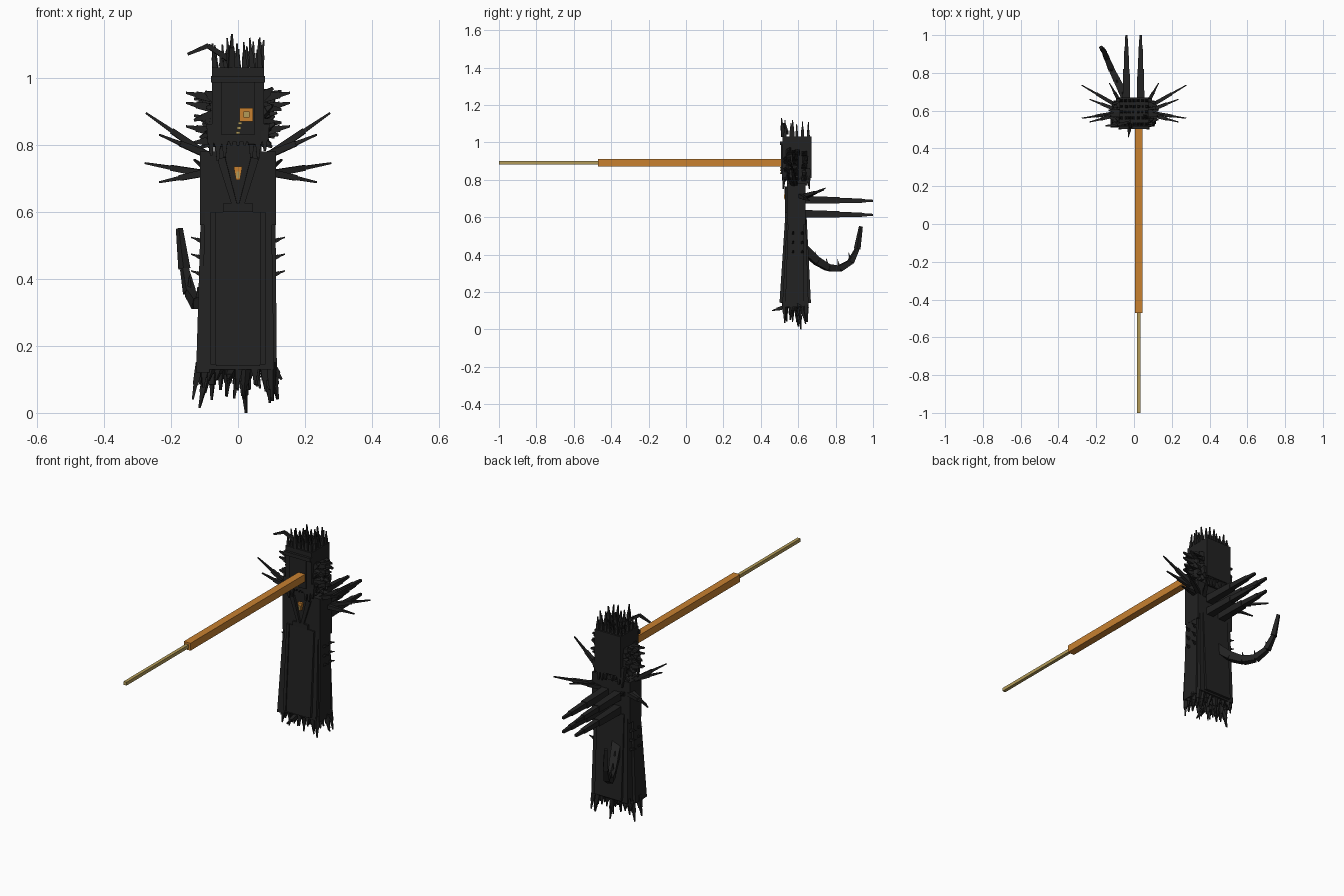
import bpy, bmesh, math, random
from mathutils import Vector, Matrix

random.seed(7)


def material(name, rgb):
    m = bpy.data.materials.new(name)
    m.diffuse_color = (*rgb, 1)
    return m


BLACK = material("charcoal black", (0.016, 0.016, 0.016))
ORANGE = material("orange", (0.58, 0.22, 0.03))
GOLD = material("dull gold", (0.45, 0.33, 0.1))


def finish(bm, name, mat):
    bmesh.ops.recalc_face_normals(bm, faces=bm.faces)
    me = bpy.data.meshes.new(name)
    bm.to_mesh(me)
    bm.free()
    me.materials.append(mat)
    ob = bpy.data.objects.new(name, me)
    bpy.context.collection.objects.link(ob)
    return ob


def add_block(bm, x, y, z, x2=None, y2=None):
    """Box from ranges; x2 and y2 give different ranges at the top."""
    x2, y2 = x2 or x, y2 or y
    lo = [bm.verts.new((x[i], y[j], z[0])) for i, j in ((0, 0), (1, 0), (1, 1), (0, 1))]
    hi = [bm.verts.new((x2[i], y2[j], z[1])) for i, j in ((0, 0), (1, 0), (1, 1), (0, 1))]
    bm.faces.new(lo)
    bm.faces.new(hi)
    for i in range(4):
        k = (i + 1) % 4
        bm.faces.new((lo[i], lo[k], hi[k], hi[i]))


def block(name, mat, *ranges):
    bm = bmesh.new()
    add_block(bm, *ranges)
    return finish(bm, name, mat)


def add_bar(bm, a, b, r0, r1):
    """Square tapering bar from a to b."""
    a, b = Vector(a), Vector(b)
    d = b - a
    mat = Matrix.Translation((a + b) / 2) @ d.to_track_quat('Z', 'Y').to_matrix().to_4x4()
    mat = mat @ Matrix.Rotation(math.pi / 4, 4, 'Z')
    bmesh.ops.create_cone(bm, cap_ends=True, segments=4, radius1=r0 * 1.414,
                          radius2=r1 * 1.414, depth=d.length, matrix=mat)


def add_spike(bm, a, b, r):
    """Spike made of a thick root and a thinner tip."""
    a, b = Vector(a), Vector(b)
    m = a.lerp(b, 0.6)
    add_bar(bm, a, m, r, r * 0.75)
    add_bar(bm, m, b, r * 0.55, r * 0.25)


def mirrored(points):
    return [(s * x, y, z) for s in (-1, 1) for x, y, z in points]


# long beam with a thin rod at its end
block("beam", ORANGE, (0.005, 0.045), (-0.47, 0.53), (0.87, 0.91))
block("rod", GOLD, (0.016, 0.034), (-1.0, -0.47), (0.881, 0.899))

# robe, torso and shoulders
block("robe", BLACK, (-0.108, 0.108), (0.515, 0.655), (0.13, 0.6), (-0.1, 0.1), (0.54, 0.64))
block("torso", BLACK, (-0.113, 0.113), (0.54, 0.64), (0.56, 0.78))
block("robe_front", BLACK, (-0.065, 0.065), (0.505, 0.52), (0.14, 0.6), (-0.065, 0.065), (0.535, 0.55))
block("back_panel", BLACK, (-0.08, 0.08), (0.65, 0.668), (0.14, 0.6), (-0.08, 0.08), (0.63, 0.645))
bm = bmesh.new()
for s in (-1, 1):
    add_block(bm, sorted((s * 0.066, s * 0.082)), (0.5, 0.52), (0.145, 0.6),
              None, (0.53, 0.55))
finish(bm, "robe_trim", BLACK)
bm = bmesh.new()
add_block(bm, (-0.125, -0.085), (0.512, 0.61), (0.12, 0.56), (-0.112, -0.09), (0.545, 0.61))
add_block(bm, (0.09, 0.116), (0.53, 0.63), (0.12, 0.56), (0.09, 0.112), (0.545, 0.63))
finish(bm, "side_panels", BLACK)

# chest collar with small gem
bm = bmesh.new()
for s in (-1, 1):
    add_bar(bm, (s * 0.05, 0.54, 0.76), (s * 0.01, 0.538, 0.62), 0.012, 0.008)
add_block(bm, (-0.045, 0.045), (0.53, 0.545), (0.6, 0.625))
finish(bm, "collar", BLACK)
block("chest_gem", ORANGE, (-0.006, 0.006), (0.527, 0.545), (0.695, 0.735),
      (-0.013, 0.013))
block("chest_gem_center", GOLD, (-0.005, 0.005), (0.524, 0.53), (0.7, 0.72))

# head and jagged jaw
block("head", BLACK, (-0.078, 0.078), (0.515, 0.67), (0.81, 1.03))
block("face_plate", BLACK, (-0.05, 0.05), (0.508, 0.52), (0.83, 1.0))
block("neck", BLACK, (-0.07, 0.07), (0.54, 0.65), (0.77, 0.82))
block("brow", BLACK, (-0.08, 0.08), (0.502, 0.52), (0.985, 1.005))
bm = bmesh.new()
for i in range(3):
    add_block(bm, (-0.006 + 0.003 * i, 0.006 + 0.003 * i), (0.502, 0.51),
              (0.832 + 0.014 * i, 0.84 + 0.014 * i))
finish(bm, "teeth", GOLD)

# crown of upright hair
bm = bmesh.new()
for i in range(7):
    for j in range(5):
        x, y = -0.066 + i * 0.022, 0.53 + j * 0.031
        edge = j in (0, 4) or i in (0, 6)
        h = random.uniform(0.05, 0.1) if edge else random.uniform(0.03, 0.085)
        add_spike(bm, (x, y, 1.0), (x + random.uniform(-0.012, 0.012), y, 1.02 + h), 0.009)
for a, b in (((-0.02, 0.52, 1.03), (-0.018, 0.51, 1.13)), ((0.06, 0.57, 1.03), (0.065, 0.57, 1.12))):
    add_spike(bm, a, b, 0.01)
add_bar(bm, (-0.02, 0.54, 1.05), (-0.09, 0.525, 1.095), 0.008, 0.007)
add_bar(bm, (-0.088, 0.525, 1.096), (-0.15, 0.52, 1.07), 0.007, 0.004)
finish(bm, "hair", BLACK)

# tufts around the head
bm = bmesh.new()
for s in (-1, 1):
    for i in range(6):
        for j in range(3):
            z, y = 0.815 + i * 0.025, 0.545 + j * 0.045
            end = (s * random.uniform(0.095, 0.135), y + random.uniform(-0.02, 0.02),
                   z + random.uniform(-0.025, 0.03))
            add_spike(bm, (s * 0.065, y, z), end, 0.015)
    for z in (0.84, 0.91, 0.94):
        add_spike(bm, (s * 0.08, 0.58, z), (s * 0.155, 0.575, z + 0.015), 0.013)
for i in range(9):
    x = -0.08 + i * 0.02
    for y, k in ((0.53, -1), (0.65, 1)):
        add_spike(bm, (x, y, 0.86), (x, y + k * 0.01, random.uniform(0.75, 0.8)), 0.014)
finish(bm, "mane", BLACK)

# long shoulder spikes
bm = bmesh.new()
roots = mirrored([(0.08, 0.59, 0.76), (0.08, 0.58, 0.765), (0.08, 0.62, 0.71), (0.08, 0.6, 0.72),
                  (0.06, 0.62, 0.70)])
tips = mirrored([(0.275, 0.56, 0.895), (0.235, 0.54, 0.83), (0.277, 0.735, 0.745),
                 (0.235, 0.66, 0.688), (0.13, 0.745, 0.755)])
for a, b in zip(roots, tips):
    add_spike(bm, a, b, 0.011)
finish(bm, "shoulder_spikes", BLACK)

# four long back spikes
bm = bmesh.new()
for x in (-0.04, 0.035):
    for z in (0.69, 0.615):
        add_bar(bm, (x, 0.62, z + 0.003), (x, 0.82, z), 0.021, 0.017)
        add_bar(bm, (x, 0.82, z), (x, 0.94, z - 0.002), 0.014, 0.011)
        add_bar(bm, (x, 0.94, z - 0.002), (x, 1.0, z - 0.003), 0.009, 0.006)
finish(bm, "back_spikes", BLACK)

# curved tail with barbs
path = [(-0.03, 0.63, 0.43), (-0.06, 0.7, 0.365), (-0.09, 0.76, 0.33), (-0.12, 0.82, 0.325),
        (-0.145, 0.88, 0.36), (-0.16, 0.915, 0.43), (-0.175, 0.935, 0.55)]
bm = bmesh.new()
for i in range(6):
    add_bar(bm, path[i], path[i + 1], 0.023 - 0.002 * i, 0.02 - 0.0025 * i)
for x, y, z in path[1:5]:
    add_spike(bm, (x, y, z), (x, y - 0.01, z + 0.05), 0.006)
finish(bm, "tail", BLACK)

# small spikes along the arms
bm = bmesh.new()
for i, z in enumerate((0.42, 0.47, 0.52)):
    for s in (-1, 1):
        for y in (0.57, 0.62):
            add_spike(bm, (s * 0.095, y, z - 0.012), (s * 0.14, y + 0.005, z + 0.004), 0.007)
finish(bm, "arm_spikes", BLACK)

# ragged hem
bm = bmesh.new()
for i in range(9):
    for j in range(4):
        x, y = -0.1 + i * 0.025, 0.53 + j * 0.036
        add_spike(bm, (x, y, 0.15), (x * 1.12 + random.uniform(-0.012, 0.012),
                  y + random.uniform(-0.015, 0.015), random.uniform(0.03, 0.1)), 0.011)
for a, b in (((0.015, 0.6, 0.13), (0.024, 0.615, 0.0)), ((-0.09, 0.59, 0.13), (-0.115, 0.6, 0.015)),
             ((-0.02, 0.53, 0.12), (-0.03, 0.46, 0.1)), ((0.1, 0.6, 0.14), (0.13, 0.61, 0.1)),
             ((-0.115, 0.57, 0.15), (-0.135, 0.57, 0.04)), ((0.09, 0.62, 0.13), (0.095, 0.64, 0.03))):
    add_spike(bm, a, b, 0.011)
finish(bm, "hem_spikes", BLACK)
